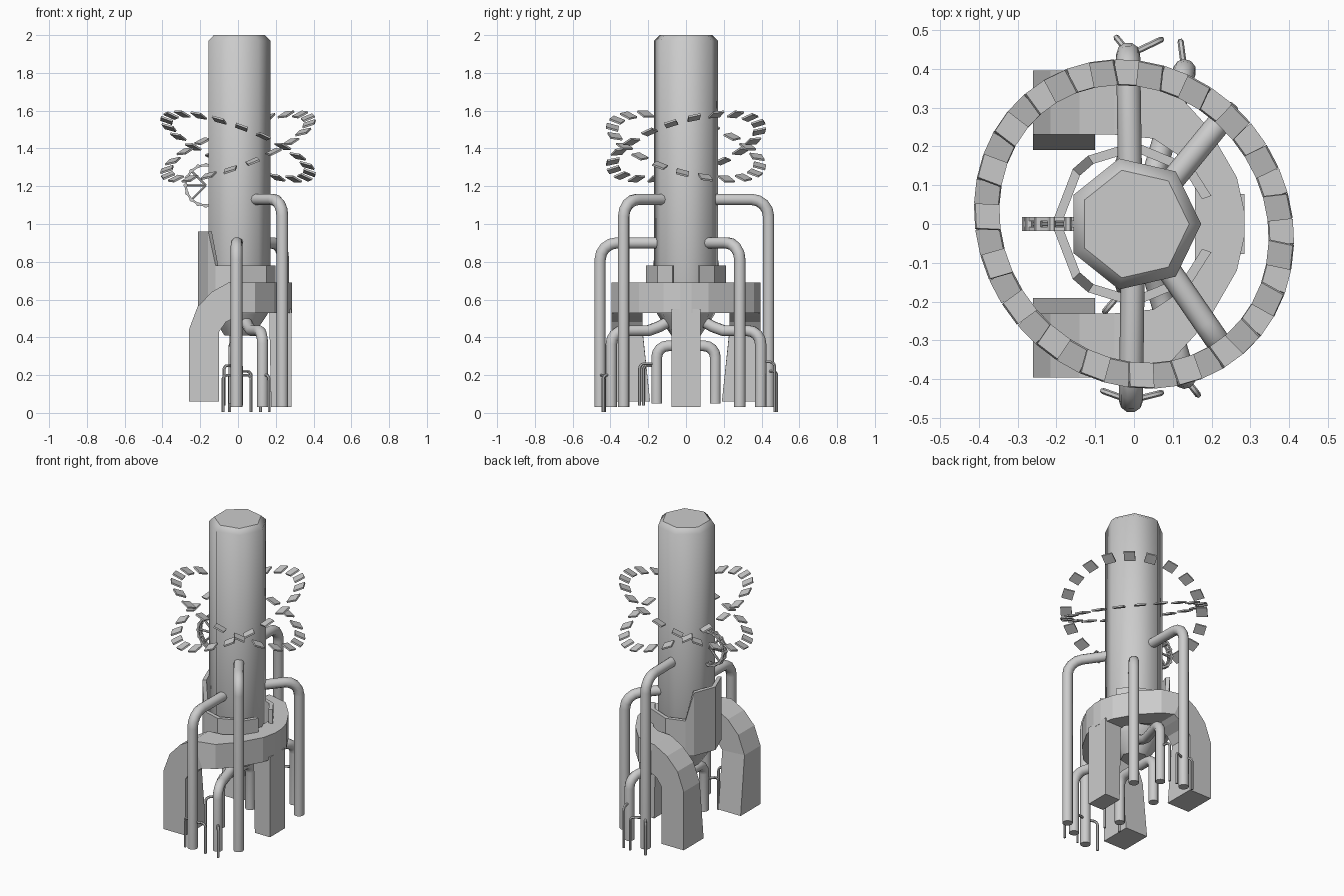
import bpy, bmesh
from math import sin, cos, pi, radians
from mathutils import Vector, Matrix

if "Cube" in bpy.data.objects:
    bpy.data.objects.remove(bpy.data.objects["Cube"])


def make(name, verts, faces, smooth=False):
    me = bpy.data.meshes.new(name)
    bm = bmesh.new()
    vs = [bm.verts.new(v) for v in verts]
    for f in faces:
        bm.faces.new([vs[i] for i in f])
    bmesh.ops.recalc_face_normals(bm, faces=bm.faces)
    bm.to_mesh(me)
    bm.free()
    ob = bpy.data.objects.new(name, me)
    bpy.context.collection.objects.link(ob)
    if smooth:
        bpy.ops.object.select_all(action='DESELECT')
        ob.select_set(True)
        bpy.context.view_layer.objects.active = ob
        bpy.ops.object.shade_smooth_by_angle(angle=radians(55))
    return ob


def loft(name, sections, closed=False, smooth=False):
    """Skin a list of equal-length closed sections."""
    n, m = len(sections[0]), len(sections)
    verts = [p for s in sections for p in s]
    faces = [(i * n + j, i * n + (j + 1) % n,
              (i + 1) % m * n + (j + 1) % n, (i + 1) % m * n + j)
             for i in range(m if closed else m - 1) for j in range(n)]
    if not closed:
        faces += [tuple(range(n)), tuple(range((m - 1) * n, m * n))]
    return make(name, verts, faces, smooth)


def polygon(n, r, z):
    return [(r * cos(2 * pi * k / n), r * sin(2 * pi * k / n), z) for k in range(n)]


def tube(name, path, r, sides=10):
    """Round tube swept along a path lying in one vertical plane."""
    pts = [Vector(p) for p in path]
    side = None
    for a, b in zip(pts, pts[1:]):
        d = b - a
        if Vector((d.x, d.y)).length > 1e-4:
            side = Vector((-d.y, d.x, 0)).normalized()
            break
    secs = []
    for i, p in enumerate(pts):
        a = (pts[i] - pts[i - 1]).normalized() if i else (pts[1] - pts[0]).normalized()
        b = (pts[i + 1] - pts[i]).normalized() if i < len(pts) - 1 else a
        t = (a + b).normalized()
        up = side.cross(t) / max(t.dot(a), 0.5)
        secs.append([p + side * r * cos(2 * pi * k / sides) + up * r * sin(2 * pi * k / sides)
                     for k in range(sides)])
    return loft(name, secs, smooth=True)


def elbow(name, start, end, z_top, z_bot, bend, r, sides=10, rise=0):
    """Pipe running out from start (optionally raised there), turning down at end."""
    s, e = Vector((*start, z_top)), Vector((*end, z_top))
    d = (e - s).normalized()
    path = [s]
    if rise:
        path = [s + Vector((0, 0, rise)), s.lerp(e, .18) + Vector((0, 0, rise * .4)), s.lerp(e, .36)]
    for k in range(5):
        a = k / 4 * pi / 2
        path.append(e - d * bend * (1 - sin(a)) - Vector((0, 0, bend * (1 - cos(a)))))
    path.append(Vector((*end, z_bot)))
    return tube(name, path, r, sides)


# Seven-sided tower with chamfered flat top and tapering underside
tower = loft("tower", [polygon(7, .08, .41), polygon(7, .155, .52), polygon(7, .173, .56),
                       polygon(7, .173, 1.97), polygon(7, .142, 2.0)], smooth=True)
for p in tower.data.polygons:
    if abs(p.normal.z) > .99:
        p.use_smooth = False

# Thin open collar, raised on the left
collar = []
for deg in (20, 45, 90, 124, 138, 180, 222, 236, 270, 315, 340):
    a, top = radians(deg), (.96 if 130 < deg < 230 else .78)
    ro, ri = .212, .187
    collar.append([(r * cos(a), r * sin(a), z) for r, z in
                   ((ro, .55), (ro, top), (ri, top), (ri, .55))])
loft("collar", collar)

# Frame: two curved legs joined by a half ring
# (outer x, outer y, inner x, inner y, top z, bottom z, bottom x shift)
half = [(-.26, .395, -.26, .19, .06, .06, .16),
        (-.26, .395, -.26, .23, .44, .43, .16),
        (-.215, .395, -.215, .23, .56, .48, .15),
        (-.14, .395, -.14, .23, .64, .51, .13),
        (-.05, .395, -.05, .23, .69, .53, .07),
        (.09, .36, .05, .22, .69, .53, 0),
        (.19, .25, .11, .18, .69, .53, 0),
        (.265, .12, .157, .1, .69, .53, 0),
        (.285, .03, .157, .03, .69, .53, 0)]


def frame_section(s, m):
    ox, oy, ix, iy, zt, zb, dx = s
    return [(ox, m * oy, zt), (ox + dx, m * oy, zb), (ix + dx, m * iy, zb), (ix, m * iy, zt)]


loft("leg_frame", [frame_section(s, 1) for s in half] +
     [frame_section(s, -1) for s in reversed(half)])

# Third leg under the middle of the half ring
loft("third_leg", [[(x0, -.077, z), (.284, -.077, z), (.284, .077, z), (x0, .077, z)]
                   for x0, z in ((.175, .03), (.165, .55))])

# Tall pipes from the tower sides
for i, (s, e, z) in enumerate((((.07, -.09), (.235, -.33), 1.13), ((-.01, .1), (-.015, .437), 1.13),
                               ((-.003, -.1), (-.008, -.455), .9), ((.08, .09), (.24, .285), .9))):
    elbow(f"tall_pipe_{i}", s, e, z, .03, .09, .031)

# Lower pipes below the frame
for m in (-1, 1):
    elbow("lower_outer_pipe", (.04, .09 * m), (.13, .395 * m), .435, .03, .07, .03, rise=.05)
    elbow("lower_inner_pipe", (-.02, .03 * m), (-.02, .155 * m), .355, .05, .06, .03)

# Thin hooked toes at the pipe feet
toes = (((-.01, -.455), (-.08, -.43), .2), ((-.01, -.455), (.07, -.435), .2),
        ((-.01, .437), (-.045, .48), .22), ((-.01, .437), (.07, .475), .22),
        ((.13, .395), (.12, .47), .27), ((.13, -.395), (.165, -.44), .2),
        ((-.02, -.16), (-.075, -.225), .25), ((-.02, -.16), (.02, -.245), .26))
for i, (s, e, z) in enumerate(toes):
    elbow(f"toe_{i}", s, e, z, .005 if i < 6 else .04, .025, .008, 6)

# Two crossed, tilted rings of floating tiles
for name, sx, sy, phase in (("tile_ring_a", -.38, -.28, .0), ("tile_ring_b", .38, .28, .5)):
    rot = Vector((0, 0, 1)).rotation_difference(Vector((-sx, -sy, 1)).normalized()).to_matrix().to_4x4()
    verts, faces, n = [], [], 20
    for k in range(n):
        mat = (Matrix.Translation((0, 0, 1.41)) @ rot @ Matrix.Rotation(2 * pi * (k + phase) / n, 4, 'Z')
               @ Matrix.Translation((.403, 0, 0)))
        b = len(verts)
        verts += [mat @ Vector((x * .033, y * .033, z * .005))
                  for z in (-1, 1) for x, y in ((-1, -1), (1, -1), (1, 1), (-1, 1))]
        faces += [tuple(b + j for j in f) for f in
                  ((0, 1, 2, 3), (4, 5, 6, 7), (0, 1, 5, 4), (1, 2, 6, 5), (2, 3, 7, 6), (3, 0, 4, 7))]
    make(name, verts, faces)

# Small upright hoop on the left of the tower, with pegs and spokes
c, R = Vector((-.17, 0, 1.205)), .108
n = 16
for y in (-.013, .013):
    loft("hoop_rim", [[c + Vector((rr * cos(a), y + h, rr * sin(a)))
                       for rr, h in ((R - .006, -.005), (R + .006, -.005), (R + .006, .005), (R - .006, .005))]
                      for a in (2 * pi * k / n for k in range(n))], closed=True)
for k in range(4, 13):
    a = 2 * pi * k / n
    p = c + Vector((R * cos(a), 0, R * sin(a)))
    tube("hoop_peg", [p - Vector((0, .018, 0)), p + Vector((0, .018, 0))], .011, 6)
for k in (6, 8, 10):
    a = 2 * pi * k / n
    tube("hoop_spoke", [c, c + Vector((R * cos(a), 0, R * sin(a)))], .007, 6)
